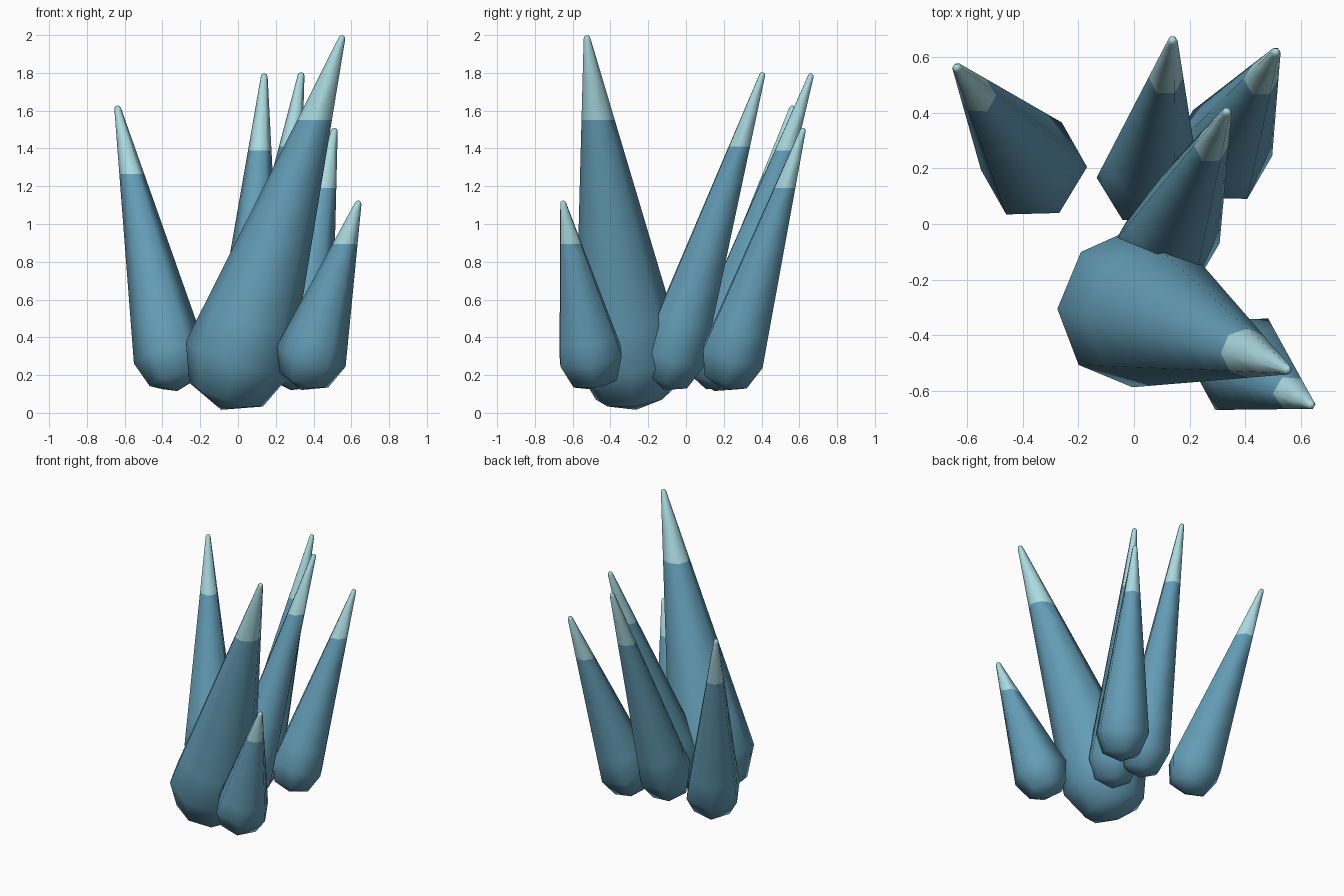
import bpy, bmesh, math
from mathutils import Vector

if "Cube" in bpy.data.objects:
    bpy.data.objects.remove(bpy.data.objects["Cube"])


def material(name, rgb):
    m = bpy.data.materials.new(name)
    m.diffuse_color = (*rgb, 1)
    m.use_nodes = True
    m.node_tree.nodes["Principled BSDF"].inputs["Base Color"].default_value = m.diffuse_color
    return m


BODY = material("deep teal blue", (0.125, 0.335, 0.465))
TIP = material("pale ice", (0.40, 0.70, 0.74))
TIP_RADIUS = 0.018


def crystal(name, base, radius, tip, sides, tip_z):
    """Tapered capsule from a faceted round base to a small round tip."""
    base, tip = Vector(base), Vector(tip)
    axis = tip - base
    length, turn = axis.length, Vector((0, 0, 1)).rotation_difference(axis)
    # profile (radius, height): lower half round, long taper, tiny upper dome
    c = math.sqrt(0.5)
    profile = [(radius * c, -radius * c), (radius, 0)]
    for i in range(1, 8):
        t = i / 8
        profile.append((radius + (TIP_RADIUS - radius) * t, length * t))
    profile += [(TIP_RADIUS, length), (TIP_RADIUS * c, length + TIP_RADIUS * c)]

    bm = bmesh.new()

    def vert(x, y, z):
        return bm.verts.new(base + turn @ Vector((x, y, z)))

    rings = []
    for r, h in profile:
        rings.append([vert(r * math.cos(a), r * math.sin(a), h)
                      for a in (math.tau * k / sides for k in range(sides))])
    bottom, top = vert(0, 0, -radius), vert(0, 0, length + TIP_RADIUS)
    for k in range(sides):
        n = (k + 1) % sides
        bm.faces.new((bottom, rings[0][n], rings[0][k]))
        bm.faces.new((top, rings[-1][k], rings[-1][n]))
        for lo, hi in zip(rings, rings[1:]):
            bm.faces.new((lo[k], lo[n], hi[n], hi[k]))
    # cut the pale tip off at a level line and colour by height
    bmesh.ops.bisect_plane(bm, geom=bm.verts[:] + bm.edges[:] + bm.faces[:],
                           plane_co=(0, 0, tip_z), plane_no=(0, 0, 1))
    for f in bm.faces:
        f.smooth = True
        f.material_index = int(f.calc_center_median().z > tip_z)
    mesh = bpy.data.meshes.new(name)
    bm.to_mesh(mesh)
    bm.free()
    mesh.materials.append(BODY)
    mesh.materials.append(TIP)
    bpy.context.collection.objects.link(bpy.data.objects.new(name, mesh))


# large central spike, then the five smaller ones around it
crystal("main_crystal", (0, -0.3, 0.29), 0.29, (0.55, -0.524, 1.982), 8, 1.55)
crystal("left_crystal", (-0.36, 0.2, 0.3), 0.195, (-0.637, 0.562, 1.61), 6, 1.265)
crystal("back_crystal", (0.05, 0.165, 0.3), 0.185, (0.139, 0.66, 1.78), 6, 1.39)
crystal("back_right_crystal", (0.31, 0.25, 0.3), 0.19, (0.51, 0.618, 1.492), 6, 1.19)
crystal("middle_crystal", (0.12, -0.065, 0.3), 0.19, (0.334, 0.403, 1.786), 6, 1.41)
crystal("front_right_crystal", (0.388, -0.505, 0.3), 0.19, (0.636, -0.65, 1.107), 6, 0.895)
